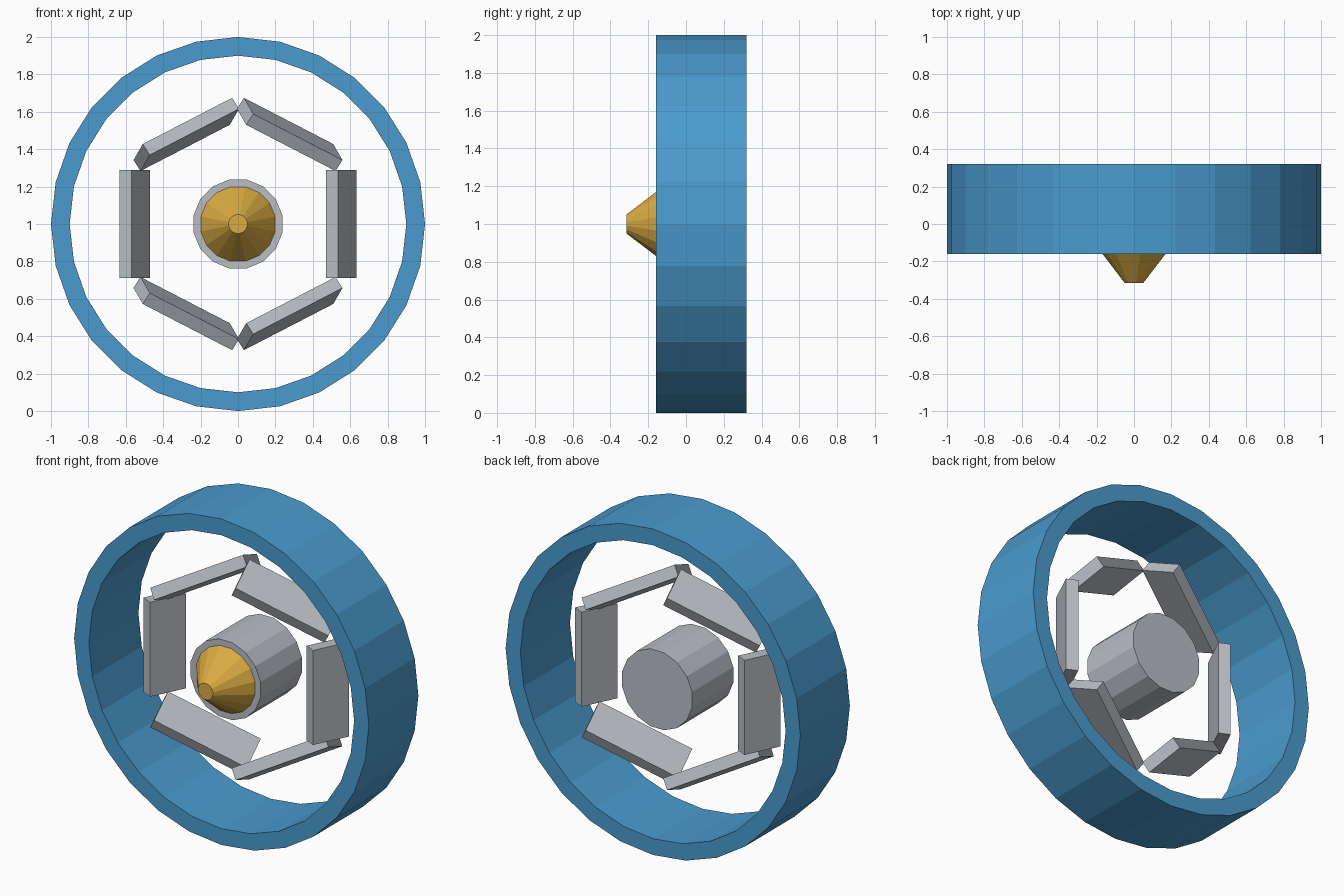
import bpy, bmesh, math
from mathutils import Matrix, Vector

if "Cube" in bpy.data.objects:
    bpy.data.objects.remove(bpy.data.objects["Cube"])

CENTRE = Vector((0, 0.08, 1.0))


def material(name, rgb):
    m = bpy.data.materials.new(name)
    m.diffuse_color = (*rgb, 1)
    m.use_nodes = True
    m.node_tree.nodes["Principled BSDF"].inputs["Base Color"].default_value = m.diffuse_color
    return m


BLUE = material("blue", (0.069, 0.33, 0.62))
GREY = material("light grey", (0.49, 0.52, 0.56))
GOLD = material("gold", (0.70, 0.41, 0.055))


def finish(name, bm, mat):
    bmesh.ops.recalc_face_normals(bm, faces=bm.faces)
    mesh = bpy.data.meshes.new(name)
    bm.to_mesh(mesh)
    bm.free()
    mesh.materials.append(mat)
    obj = bpy.data.objects.new(name, mesh)
    bpy.context.collection.objects.link(obj)
    return obj


def lathe(name, profile, sides, mat, phase=0.0, hollow=False):
    """Spin (radius, y) points round the y axis through z = 1."""
    bm = bmesh.new()
    loops = []
    for r, y in profile:
        loop = []
        for i in range(sides):
            a = math.tau * (i + phase) / sides
            loop.append(bm.verts.new((r * math.cos(a), y, 1 + r * math.sin(a))))
        loops.append(loop)
    pairs = list(zip(loops, loops[1:]))
    if hollow:
        pairs.append((loops[-1], loops[0]))
    else:
        bm.faces.new(loops[0])
        bm.faces.new(loops[-1])
    for p, q in pairs:
        for i in range(sides):
            j = (i + 1) % sides
            bm.faces.new((p[i], p[j], q[j], q[i]))
    return finish(name, bm, mat)


# Outer ring, hub and nose cone
lathe("outer_ring", [(1, -0.16), (1, 0.32), (0.9, 0.32), (0.9, -0.16)],
      28, BLUE, hollow=True)
lathe("hub", [(0.242, -0.12), (0.242, 0.28)], 16, GREY, phase=0.5)
lathe("nose_cone", [(0.203, -0.12), (0.051, -0.315)], 16, GOLD, phase=0.5)

# Six tilted vanes around the hub
TILT = 0.45
for k in range(6):
    a = k * math.tau / 6
    turn = (Matrix.Rotation(-2 * a, 4, 'Y') @ Matrix.Rotation(-TILT, 4, 'Z')
            @ Matrix.Rotation(a, 4, 'Y'))
    spot = CENTRE + 0.553 * Vector((math.cos(a), 0, math.sin(a)))
    bm = bmesh.new()
    bmesh.ops.create_cube(bm, size=1, matrix=Matrix.Translation(spot) @ turn
                          @ Matrix.Diagonal((0.071, 0.228, 0.58, 1)))
    finish(f"vane_{k + 1}", bm, GREY)
